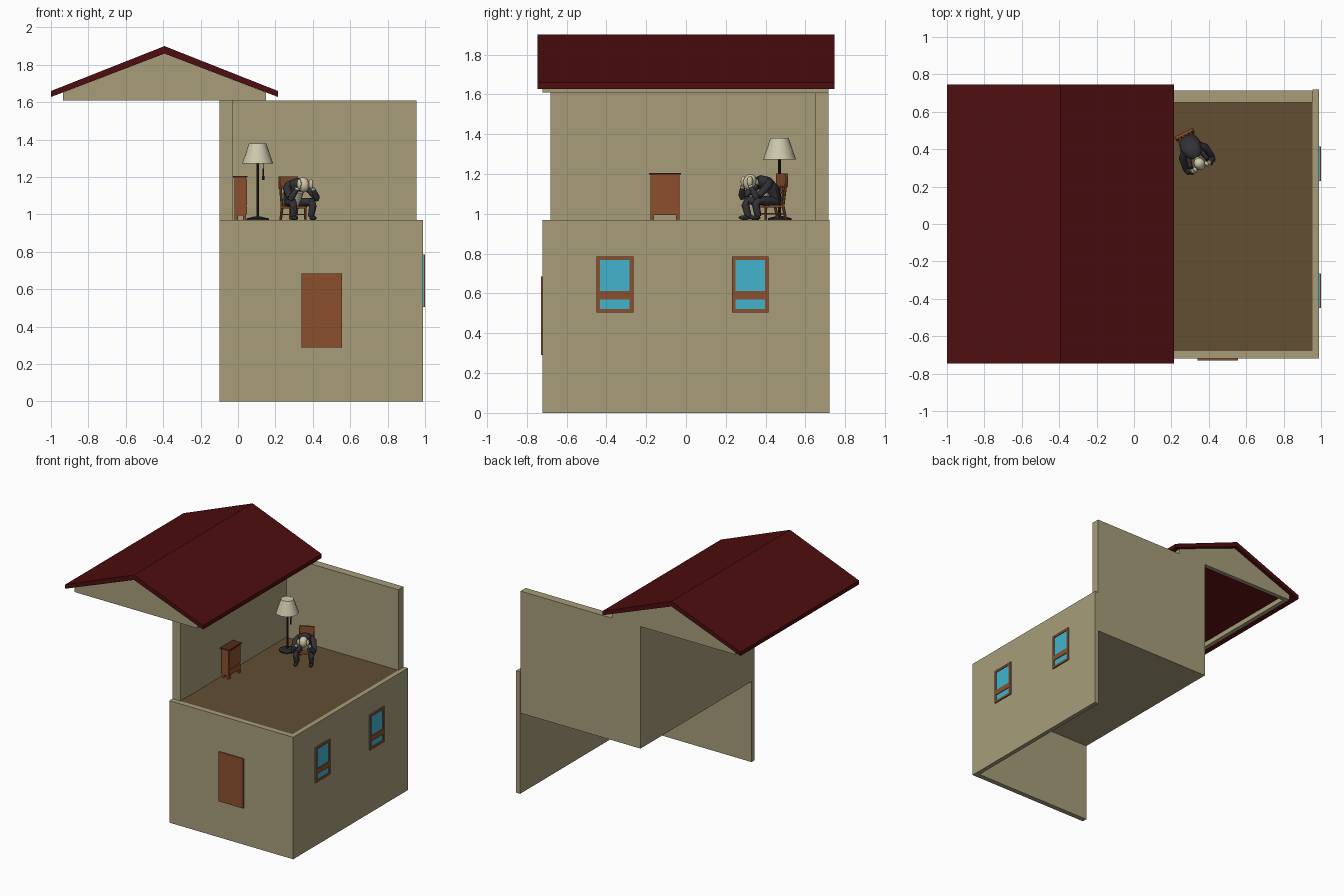
import bpy, bmesh, math
from mathutils import Matrix, Vector

cube = bpy.data.objects.get("Cube")
if cube:
    bpy.data.objects.remove(cube, do_unlink=True)


def material(name, rgb):
    # Colours are given as 0-255 sRGB and stored as linear values
    lin = [((c / 255 + 0.055) / 1.055) ** 2.4 for c in rgb]
    m = bpy.data.materials.new(name)
    m.use_nodes = True
    m.diffuse_color = (*lin, 1)
    m.node_tree.nodes["Principled BSDF"].inputs["Base Color"].default_value = (*lin, 1)
    return m


WALL = material("wall_tan", (168, 157, 122))
ROOF = material("roof_maroon", (77, 13, 15))
FLOOR = material("floor_brown", (98, 78, 52))
WOOD = material("wood_brown", (140, 80, 45))
DARKWOOD = material("dark_wood", (84, 42, 24))
GLASS = material("window_blue", (66, 180, 206))
CREAM = material("shade_cream", (204, 201, 172))
SUIT = material("suit_charcoal", (50, 50, 54))
METAL = material("lamp_metal", (44, 41, 40))
SKIN = material("skin_pale", (206, 194, 160))

HERE = Matrix.Identity(4)


def finish(name, bm, mat, place=HERE, smooth=False):
    bmesh.ops.recalc_face_normals(bm, faces=bm.faces)
    bm.transform(place)
    me = bpy.data.meshes.new(name)
    bm.to_mesh(me)
    bm.free()
    me.materials.append(mat)
    ob = bpy.data.objects.new(name, me)
    bpy.context.collection.objects.link(ob)
    if smooth:
        bpy.ops.object.select_all(action="DESELECT")
        ob.select_set(True)
        bpy.context.view_layer.objects.active = ob
        bpy.ops.object.shade_smooth_by_angle(angle=math.radians(40))
    return ob


def box(name, x, y, z, mat, place=HERE):
    # Each argument is a (low, high) range
    bm = bmesh.new()
    bmesh.ops.create_cube(bm, size=1)
    for v in bm.verts:
        v.co = [r[0] if c < 0 else r[1] for c, r in zip(v.co, (x, y, z))]
    return finish(name, bm, mat, place)


def prism(name, outline, y, mat):
    # Outline in the xz plane, extruded along y
    bm = bmesh.new()
    face = bm.faces.new([bm.verts.new((px, y[0], pz)) for px, pz in outline])
    ext = bmesh.ops.extrude_face_region(bm, geom=[face])
    new = [g for g in ext["geom"] if isinstance(g, bmesh.types.BMVert)]
    bmesh.ops.translate(bm, verts=new, vec=(0, y[1] - y[0], 0))
    return finish(name, bm, mat)


def loft(name, pts, mat, place=HERE, sides=10, wide=1.0):
    # Rings of radius r along a path of (x, y, z, r) points
    bm = bmesh.new()
    rings = []
    for i, p in enumerate(pts):
        a, b = pts[max(i - 1, 0)], pts[min(i + 1, len(pts) - 1)]
        t = (Vector(b[:3]) - Vector(a[:3])).normalized()
        u = Vector((1, 0, 0))
        u = (u - t * u.dot(t)).normalized()
        v = t.cross(u)
        ring = []
        for k in range(sides):
            ang = math.tau * k / sides
            off = u * math.cos(ang) * wide + v * math.sin(ang)
            ring.append(bm.verts.new(Vector(p[:3]) + off * p[3]))
        rings.append(ring)
    for r0, r1 in zip(rings, rings[1:]):
        for k in range(sides):
            j = (k + 1) % sides
            bm.faces.new((r0[k], r0[j], r1[j], r1[k]))
    bm.faces.new(rings[0][::-1])
    bm.faces.new(rings[-1])
    return finish(name, bm, mat, place, True)


def ball(name, centre, size, mat, place=HERE):
    bm = bmesh.new()
    bmesh.ops.create_uvsphere(bm, u_segments=14, v_segments=9, radius=1)
    for v in bm.verts:
        v.co = Vector(centre) + v.co * Vector(size)
    return finish(name, bm, mat, place, True)


# Lower storey: two walls meeting at the front corner
box("lower_front_wall", (-0.1, 0.99), (-0.72, -0.68), (0, 0.97), WALL)
box("lower_side_wall", (0.955, 0.99), (-0.68, 0.72), (0, 0.97), WALL)
box("front_door", (0.34, 0.555), (-0.729, -0.72), (0.29, 0.685), WOOD)

# Windows: glass plate, frame bars and sash rail
for tag, y0 in (("front", -0.45), ("back", 0.23)):
    y1, z0, z1, f = y0 + 0.185, 0.505, 0.785, 0.018
    box(tag + "_window_glass", (0.99, 0.994), (y0, y1), (z0, z1), GLASS)
    bars = [((y0, y0 + f), (z0, z1)), ((y1 - f, y1), (z0, z1)),
            ((y0 + f, y1 - f), (z0, z0 + f)), ((y0 + f, y1 - f), (z1 - f, z1)),
            ((y0 + f, y1 - f), (0.57, 0.612))]
    for n, (yr, zr) in enumerate(bars):
        box(f"{tag}_window_bar_{n + 1}", (0.99, 1.0), yr, zr, WOOD)

# Upper storey: deep floor slab with left and back walls
box("floor_slab", (-0.03, 0.955), (-0.68, 0.65), (0.64, 0.962), WALL)
box("floor_boards", (-0.03, 0.955), (-0.68, 0.65), (0.962, 0.97), FLOOR)
box("upper_left_wall", (-0.1, -0.03), (-0.68, 0.715), (0.64, 1.61), WALL)
box("upper_back_wall", (-0.03, 0.955), (0.65, 0.715), (0.64, 1.61), WALL)

# Roof: bent slab over an open gable frame
RX, HALF = -0.393, 0.607
prism("roof", [(RX - HALF, 1.66), (RX, 1.9), (RX + HALF, 1.66),
               (RX + HALF, 1.628), (RX, 1.86), (RX - HALF, 1.628)],
      (-0.745, 0.745), ROOF)
EAVE = 0.543
for tag, y in (("front", (-0.72, -0.685)), ("back", (0.68, 0.715))):
    prism(tag + "_gable", [(RX - EAVE, 1.61), (RX + EAVE, 1.61), (RX + EAVE, 1.652),
                           (RX, 1.86), (RX - EAVE, 1.652)], y, WALL)
for tag, s in (("left", -1), ("right", 1)):
    xs = sorted((RX + s * EAVE, RX + s * (EAVE - 0.035)))
    box(tag + "_eave_wall", xs, (-0.685, 0.68), (1.61, 1.65), WALL)

# Cabinet against the left wall
box("cabinet_body", (-0.02, 0.042), (-0.178, -0.032), (0.995, 1.197), WOOD)
box("cabinet_top", (-0.027, 0.05), (-0.186, -0.024), (1.197, 1.206), DARKWOOD)
box("cabinet_drawer", (0.042, 0.047), (-0.172, -0.038), (1.0, 1.045), WOOD)
for n, y in enumerate((-0.172, -0.103)):
    box(f"cabinet_panel_{n + 1}", (0.042, 0.047), (y, y + 0.065), (1.051, 1.19), WOOD)
for x in (-0.018, 0.026):
    for y in (-0.178, -0.05):
        box("cabinet_foot", (x, x + 0.018), (y, y + 0.018), (0.97, 0.996), WOOD)

# Floor lamp
LAMP = Matrix.Translation((0.105, 0.47, 0.97))
loft("lamp_base", [(0, 0, 0, 0.06), (0, 0, 0.008, 0.06), (0, 0, 0.018, 0.02)], METAL, LAMP, 18)
loft("lamp_pole", [(0, 0, 0.01, 0.007), (0, 0, 0.32, 0.007)], METAL, LAMP, 8)
loft("lamp_shade", [(0, 0, 0.303, 0.083), (0, 0, 0.41, 0.046)], CREAM, LAMP, 16)
loft("lamp_cord", [(0.03, 0, 0.27, 0.002), (0.03, 0, 0.31, 0.002)], METAL, LAMP, 6)
loft("lamp_pull", [(0.03, 0, 0.215, 0.006), (0.03, 0, 0.275, 0.004)], METAL, LAMP, 8)

# Chair, turned towards the front corner
SEAT = Matrix.Translation((0.31, 0.40, 0.97)) @ Matrix.Rotation(math.radians(27), 4, "Z")
box("chair_seat", (-0.052, 0.052), (-0.03, 0.08), (0.062, 0.075), WOOD, SEAT)
for s in (-1, 1):
    x = 0.045 * s
    loft("chair_front_leg", [(x, -0.022, 0, 0.006), (x, -0.022, 0.065, 0.008)], WOOD, SEAT, 8)
    loft("chair_back_post", [(x, 0.092, 0, 0.007), (x, 0.075, 0.07, 0.008),
                             (x * 1.1, 0.095, 0.22, 0.007)], WOOD, SEAT, 8)
    loft("chair_side_rung", [(x, -0.022, 0.03, 0.004), (x, 0.085, 0.03, 0.004)], WOOD, SEAT, 6)
for n in range(3):
    x = 0.022 * (n - 1)
    loft("chair_spindle", [(x, 0.076, 0.07, 0.004), (x, 0.09, 0.19, 0.004)], WOOD, SEAT, 6)
box("chair_top_rail", (-0.054, 0.054), (0.085, 0.1), (0.165, 0.232), WOOD, SEAT)

# Seated figure, bent forward with head in hands
loft("jacket", [(0, 0.045, 0.075, 0.028), (0, 0.047, 0.105, 0.034), (0, 0.03, 0.15, 0.038),
                (0, -0.005, 0.185, 0.038), (0, -0.035, 0.2, 0.026), (0, -0.05, 0.2, 0.014)],
     SUIT, SEAT, 12, 1.5)
loft("shirt_front", [(0, 0.015, 0.085, 0.022), (0, -0.02, 0.155, 0.025)], CREAM, SEAT, 10, 1.3)
loft("neck", [(0, -0.035, 0.19, 0.016), (0, -0.075, 0.19, 0.016)], SKIN, SEAT)
ball("head", (0, -0.092, 0.186), (0.029, 0.032, 0.038), SKIN, SEAT)
ball("hair", (0, -0.085, 0.2), (0.03, 0.03, 0.029), CREAM, SEAT)
for tag, s in (("right", -1), ("left", 1)):
    loft(tag + "_leg", [(0.025 * s, 0.045, 0.09, 0.025), (0.045 * s, -0.02, 0.095, 0.025),
                        (0.058 * s, -0.075, 0.097, 0.021), (0.058 * s, -0.085, 0.075, 0.02),
                        (0.054 * s, -0.07, 0.018, 0.017)], SUIT, SEAT)
    ball(tag + "_shoe", (0.056 * s, -0.09, 0.011), (0.015, 0.034, 0.012), METAL, SEAT)
    loft(tag + "_upper_arm", [(0.042 * s, 0.0, 0.19, 0.02), (0.066 * s, -0.02, 0.17, 0.021),
                              (0.078 * s, -0.082, 0.118, 0.016)], SUIT, SEAT)
    loft(tag + "_forearm", [(0.079 * s, -0.088, 0.108, 0.014), (0.073 * s, -0.098, 0.125, 0.017),
                            (0.048 * s, -0.106, 0.165, 0.012)], SUIT, SEAT)
    loft(tag + "_cuff", [(0.049 * s, -0.106, 0.163, 0.013), (0.045 * s, -0.107, 0.171, 0.012)],
         CREAM, SEAT)
    ball(tag + "_hand", (0.035 * s, -0.106, 0.193), (0.011, 0.016, 0.027), SKIN, SEAT)
